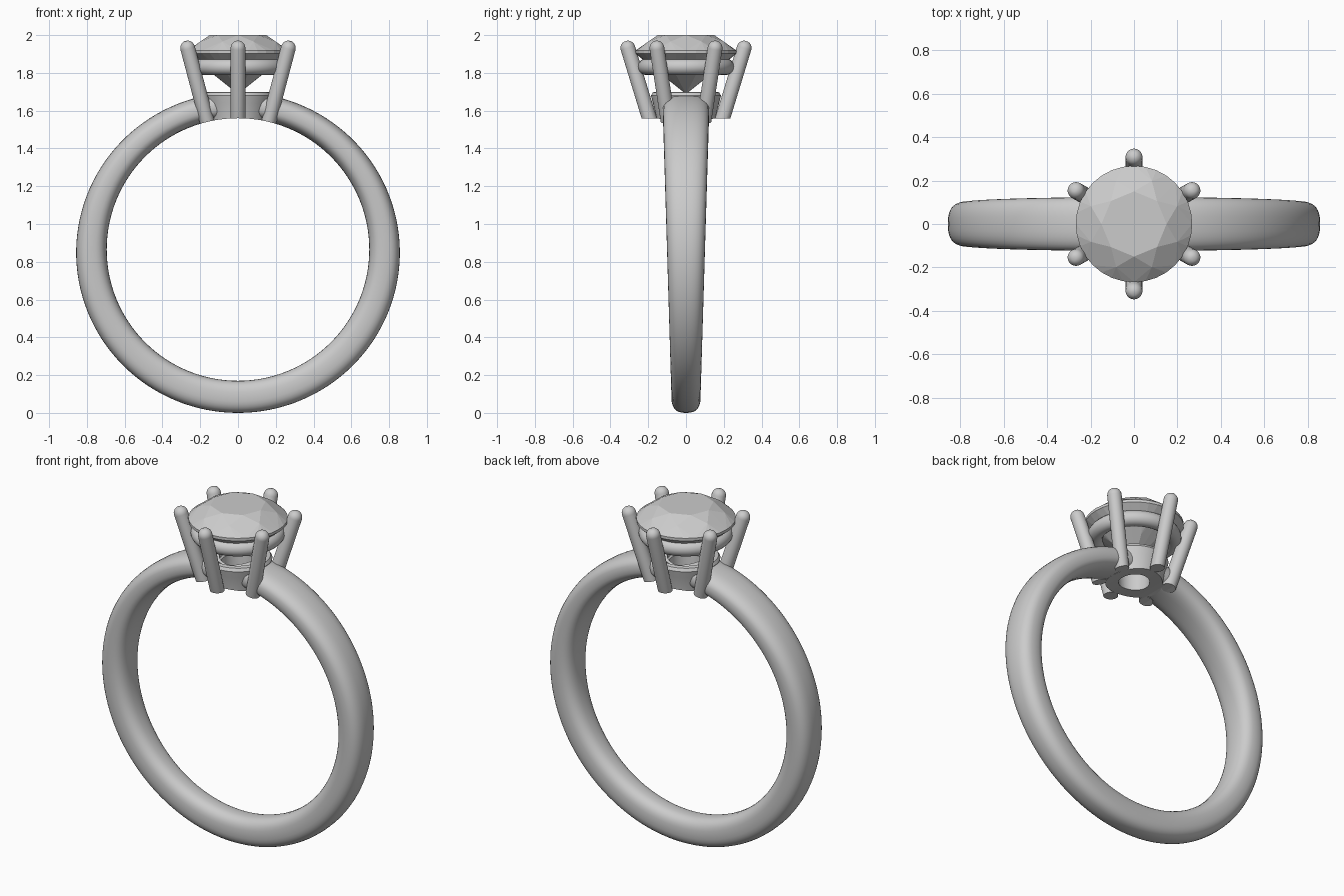
import bpy, bmesh
from math import sin, cos, pi, radians
from mathutils import Vector

if "Cube" in bpy.data.objects:
    bpy.data.objects.remove(bpy.data.objects["Cube"])

CZ, R_IN = 0.865, 0.695          # finger hole centre height and radius


def finish(bm, name, smooth=True):
    bmesh.ops.recalc_face_normals(bm, faces=bm.faces)
    me = bpy.data.meshes.new(name)
    bm.to_mesh(me)
    bm.free()
    ob = bpy.data.objects.new(name, me)
    bpy.context.collection.objects.link(ob)
    if smooth:
        bpy.context.view_layer.objects.active = ob
        bpy.ops.object.select_all(action='DESELECT')
        ob.select_set(True)
        bpy.ops.object.shade_smooth_by_angle(angle=radians(35))
    return ob


def skin_rings(rings, name):
    """Join closed rings of points into a closed loop surface."""
    bm = bmesh.new()
    vs = [[bm.verts.new(p) for p in r] for r in rings]
    n, m = len(vs), len(vs[0])
    for i in range(n):
        for j in range(m):
            a, b = vs[i], vs[(i + 1) % n]
            bm.faces.new((a[j], b[j], b[(j + 1) % m], a[(j + 1) % m]))
    return finish(bm, name)


def lathe(profile, name, seg=64):
    return skin_rings([[(r * cos(2 * pi * k / seg), r * sin(2 * pi * k / seg), z)
                        for r, z in profile] for k in range(seg)], name)


def cut(ob, cutter):
    mod = ob.modifiers.new("cut", 'BOOLEAN')
    mod.operation, mod.solver, mod.object = 'DIFFERENCE', 'EXACT', cutter


def cylinder_cutter(name, r, depth, loc, rot=(0, 0, 0)):
    bpy.ops.mesh.primitive_cylinder_add(vertices=128, radius=r, depth=depth,
                                        location=loc, rotation=rot)
    ob = bpy.context.object
    ob.name = name
    ob.hide_render = True
    ob.hide_set(True)
    return ob


def spow(v, p):
    return (abs(v) ** p) * (1 if v >= 0 else -1)


finger_cutter = cylinder_cutter("finger_cutter", R_IN, 2, (0, 0, CZ), (pi / 2, 0, 0))
hole_cutter = cylinder_cutter("hole_cutter", 0.10, 0.6, (0, 0, 1.6))

# Band: rounded section, thicker at the bottom and wider at the top
rings = []
for i in range(128):
    a = 2 * pi * i / 128
    u = (1 + cos(a)) / 2                     # 1 at the top, 0 at the bottom
    t = 0.17 - 0.033 * u * u
    w = 0.077 + 0.047 * u
    ring = []
    for k in range(32):
        b = 2 * pi * k / 32
        r = R_IN + t / 2 + t / 2 * spow(cos(b), 2 / 2.6)
        ring.append((r * sin(a), w * spow(sin(b), 2 / 2.6), CZ + r * cos(a)))
    rings.append(ring)
band = skin_rings(rings, "band")
cut(band, hole_cutter)

# Base cup with a drilled hole, trimmed to the finger hole
cup = lathe([(0.08, 1.48), (0.15, 1.48), (0.155, 1.56), (0.175, 1.64),
             (0.185, 1.68), (0.175, 1.697), (0.15, 1.70), (0.09, 1.66)], "base_cup")
cut(cup, finger_cutter)

# Gallery ring under the stone
lathe([(0.212 + 0.043 * cos(2 * pi * k / 20), 1.832 + 0.043 * sin(2 * pi * k / 20))
       for k in range(20)], "gallery_ring")

# Six leaning claws with domed tips, trimmed to the finger hole
PR = 0.039
for n in range(6):
    a = radians(30 + 60 * n)
    d = Vector((cos(a), sin(a), 0))
    lo, hi = d * 0.17 + Vector((0, 0, 1.48)), d * 0.308 + Vector((0, 0, 1.932))
    axis = (hi - lo).normalized()
    side = Vector((0, 0, 1)).cross(d)
    other = axis.cross(side)
    levels = [(lo, PR)] + [(hi + axis * PR * sin(t), PR * cos(t))
                           for t in [k * pi / 12 for k in range(6)]]
    bm = bmesh.new()
    loops = [[bm.verts.new(c + side * r * cos(2 * pi * k / 24) + other * r * sin(2 * pi * k / 24))
              for k in range(24)] for c, r in levels]
    for p, q in zip(loops, loops[1:]):
        for k in range(24):
            bm.faces.new((p[k], p[(k + 1) % 24], q[(k + 1) % 24], q[k]))
    bm.faces.new(loops[0])
    bm.faces.new(loops[-1])
    claw = finish(bm, f"claw_{n + 1}")
    cut(claw, finger_cutter)

# Brilliant-cut stone: hull of table, crown, girdle, pavilion and culet
bm = bmesh.new()
for count, r, z, off in [(8, 0.150, 2.0, 0), (8, 0.215, 1.966, pi / 8), (32, 0.268, 1.918, 0),
                         (32, 0.268, 1.902, 0), (8, 0.130, 1.785, pi / 8)]:
    for k in range(count):
        a = off + 2 * pi * k / count
        bm.verts.new((r * cos(a), r * sin(a), z))
bm.verts.new((0, 0, 1.688))
bmesh.ops.convex_hull(bm, input=bm.verts[:])
finish(bm, "stone", smooth=False)
